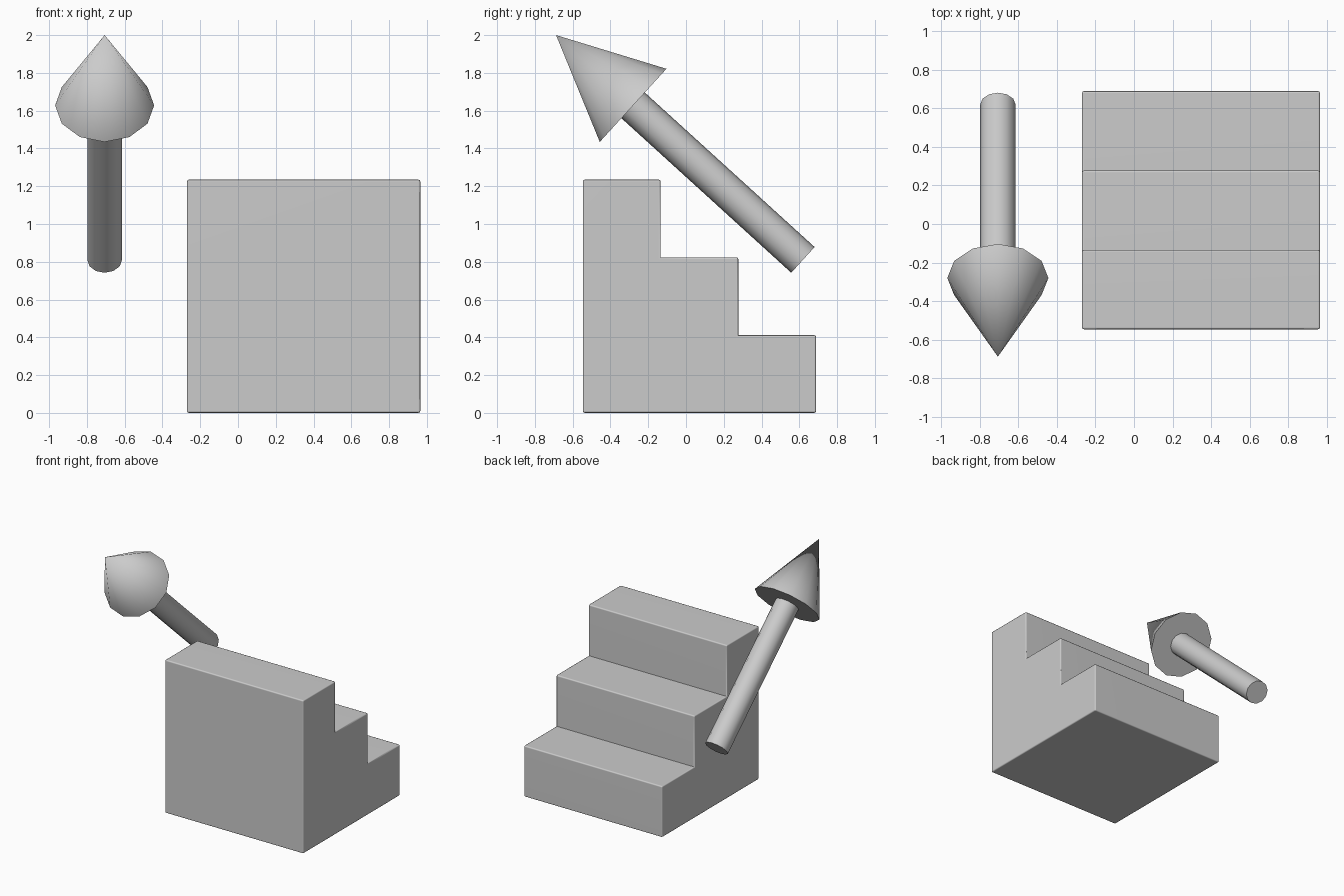
import bpy, bmesh, math
from mathutils import Vector

if "Cube" in bpy.data.objects:
    bpy.data.objects.remove(bpy.data.objects["Cube"])


def link(name, bm, smooth_angle):
    bmesh.ops.recalc_face_normals(bm, faces=bm.faces)
    mesh = bpy.data.meshes.new(name)
    bm.to_mesh(mesh)
    bm.free()
    obj = bpy.data.objects.new(name, mesh)
    bpy.context.collection.objects.link(obj)
    bpy.ops.object.select_all(action='DESELECT')
    bpy.context.view_layer.objects.active = obj
    obj.select_set(True)
    bpy.ops.object.shade_smooth_by_angle(angle=math.radians(smooth_angle))
    return obj


# Staircase: stepped side profile extruded along x, convex edges softened
STEPS, SIZE = 3, 1.235
x0, y0 = -0.27, -0.546
unit = SIZE / STEPS
profile = [(y0, 0.0)]
for i in range(STEPS):
    height = SIZE - i * unit
    profile += [(y0 + i * unit, height), (y0 + (i + 1) * unit, height)]
profile.append((y0 + SIZE, 0.0))

bm = bmesh.new()
side = bm.faces.new([bm.verts.new((x0, y, z)) for y, z in profile])
new = bmesh.ops.extrude_face_region(bm, geom=[side])["geom"]
bmesh.ops.translate(bm, vec=(SIZE, 0, 0),
                    verts=[g for g in new if isinstance(g, bmesh.types.BMVert)])
bmesh.ops.recalc_face_normals(bm, faces=bm.faces)
bmesh.ops.bevel(bm, geom=[e for e in bm.edges if e.is_convex], offset=0.01,
                offset_type='OFFSET', segments=2, profile=0.5, affect='EDGES')
stairs = link("stairs", bm, 50)
weighted = stairs.modifiers.new("even_shading", 'WEIGHTED_NORMAL')
weighted.keep_sharp = True

# Arrow: shaft and head share one slanted axis pointing up over the stairs
tail = Vector((-0.706, 0.619, 0.81))
neck = Vector((-0.706, -0.28, 1.628))
tip = Vector((-0.706, -0.688, 2.0))


def tapered(name, start, end, r1, r2, sides=12):
    axis = end - start
    bm = bmesh.new()
    bmesh.ops.create_cone(bm, cap_ends=True, segments=sides, radius1=r1,
                          radius2=r2, depth=axis.length)
    bmesh.ops.remove_doubles(bm, verts=bm.verts, dist=1e-5)
    # tilt about x only, so polygon corners stay aligned with the side view
    tilt = Vector((0, 0, 1)).rotation_difference(axis).to_matrix()
    bmesh.ops.rotate(bm, verts=bm.verts, matrix=tilt)
    bmesh.ops.translate(bm, verts=bm.verts, vec=(start + end) / 2)
    return link(name, bm, 31)


tapered("arrow_shaft", tail, neck, 0.092, 0.092)
tapered("arrow_head", neck, tip, 0.262, 0.0)
